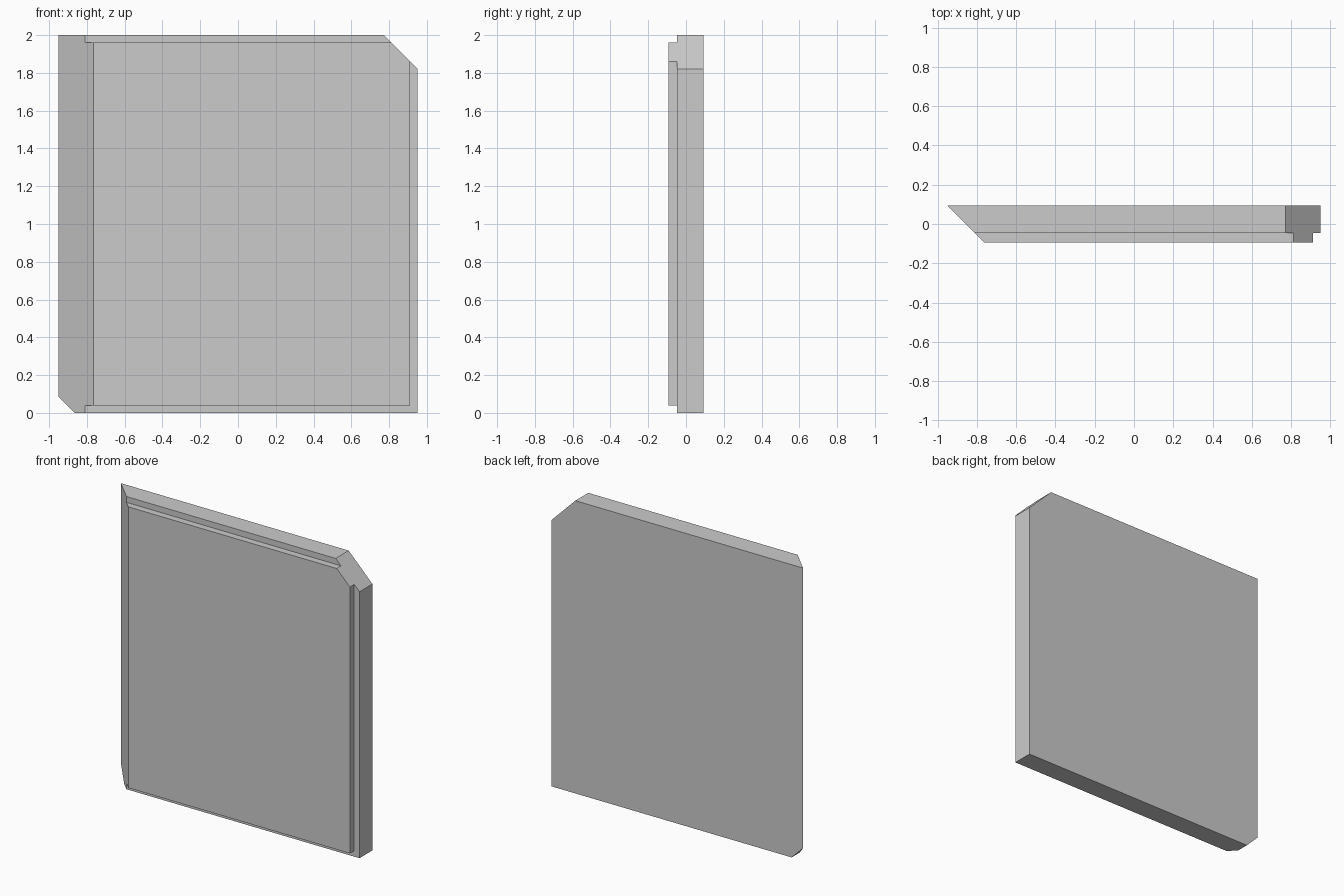
import bpy, bmesh, math
from mathutils import Vector

if "Cube" in bpy.data.objects:
    bpy.data.objects.remove(bpy.data.objects["Cube"])

HX, HY, H = 0.951, 0.0935, 2.0      # half width, half thickness, height
LIP_IN, LIP_Y = 0.04, -0.0465       # rebate inset and its floor


def add_object(name, bm):
    bmesh.ops.recalc_face_normals(bm, faces=bm.faces)
    mesh = bpy.data.meshes.new(name)
    bm.to_mesh(mesh)
    bm.free()
    ob = bpy.data.objects.new(name, mesh)
    bpy.context.collection.objects.link(ob)
    return ob


def box(x0, x1, y0, y1, z0, z1):
    bm = bmesh.new()
    bmesh.ops.create_cube(bm, size=1)
    for v in bm.verts:
        v.co = Vector((x1 if v.co.x > 0 else x0,
                       y1 if v.co.y > 0 else y0,
                       z1 if v.co.z > 0 else z0))
    return bm


def slice_off(bm, point, normal):
    geom = bm.verts[:] + bm.edges[:] + bm.faces[:]
    cut = bmesh.ops.bisect_plane(bm, geom=geom, plane_co=point, plane_no=normal,
                                 clear_outer=True)
    edges = [e for e in cut["geom_cut"] if isinstance(e, bmesh.types.BMEdge)]
    bmesh.ops.contextual_create(bm, geom=edges)


def cut_away(target, bm):
    cutter = add_object("cutter", bm)
    cutter.hide_render = True
    mod = target.modifiers.new("cut", 'BOOLEAN')
    mod.operation = 'DIFFERENCE'
    mod.solver = 'EXACT'
    mod.object = cutter
    bpy.context.view_layer.objects.active = target
    bpy.ops.object.modifier_apply(modifier=mod.name)
    bpy.data.objects.remove(cutter, do_unlink=True)


def bore(target, x, z, radius, y0, y1):
    bm = bmesh.new()
    bmesh.ops.create_cone(bm, cap_ends=True, segments=48, radius1=radius,
                          radius2=radius, depth=y1 - y0)
    for v in bm.verts:
        a, b, c = v.co
        v.co = Vector((x + a, (y0 + y1) / 2 + c, z + b))
    cut_away(target, bm)


# Slab with mitred left edge and two clipped corners
slab = box(-HX, HX, -HY, HY, 0, H)
slice_off(slab, (-HX, HY, 0), (-1, -1, 0))
slice_off(slab, (HX, 0, 1.82), (1, 0, 1))
slice_off(slab, (-HX, 0, 0.087), (-1, 0, -1))
plate = add_object("plate", slab)

# Rebates along the front of the top, bottom and right edges
cut_away(plate, box(-2, 2, -1, LIP_Y, H - LIP_IN, 3))
cut_away(plate, box(-2, 2, -1, LIP_Y, -1, LIP_IN))
cut_away(plate, box(HX - LIP_IN, 2, -1, LIP_Y, -1, 3))

# Counterbored screw holes
for x in (-0.8, 0.7):
    for z in (0.25, 1.75):
        bore(plate, x, z, 0.08, -0.4, -0.021)
        bore(plate, x, z, 0.041, -0.4, 0.4)

# Blind centre pocket
bore(plate, -0.05, 1.0, 0.12, -0.4, 0.047)

# Smooth bores, sharp edges
bpy.ops.object.select_all(action='DESELECT')
plate.select_set(True)
bpy.context.view_layer.objects.active = plate
bpy.ops.object.shade_smooth_by_angle(angle=math.radians(30))
